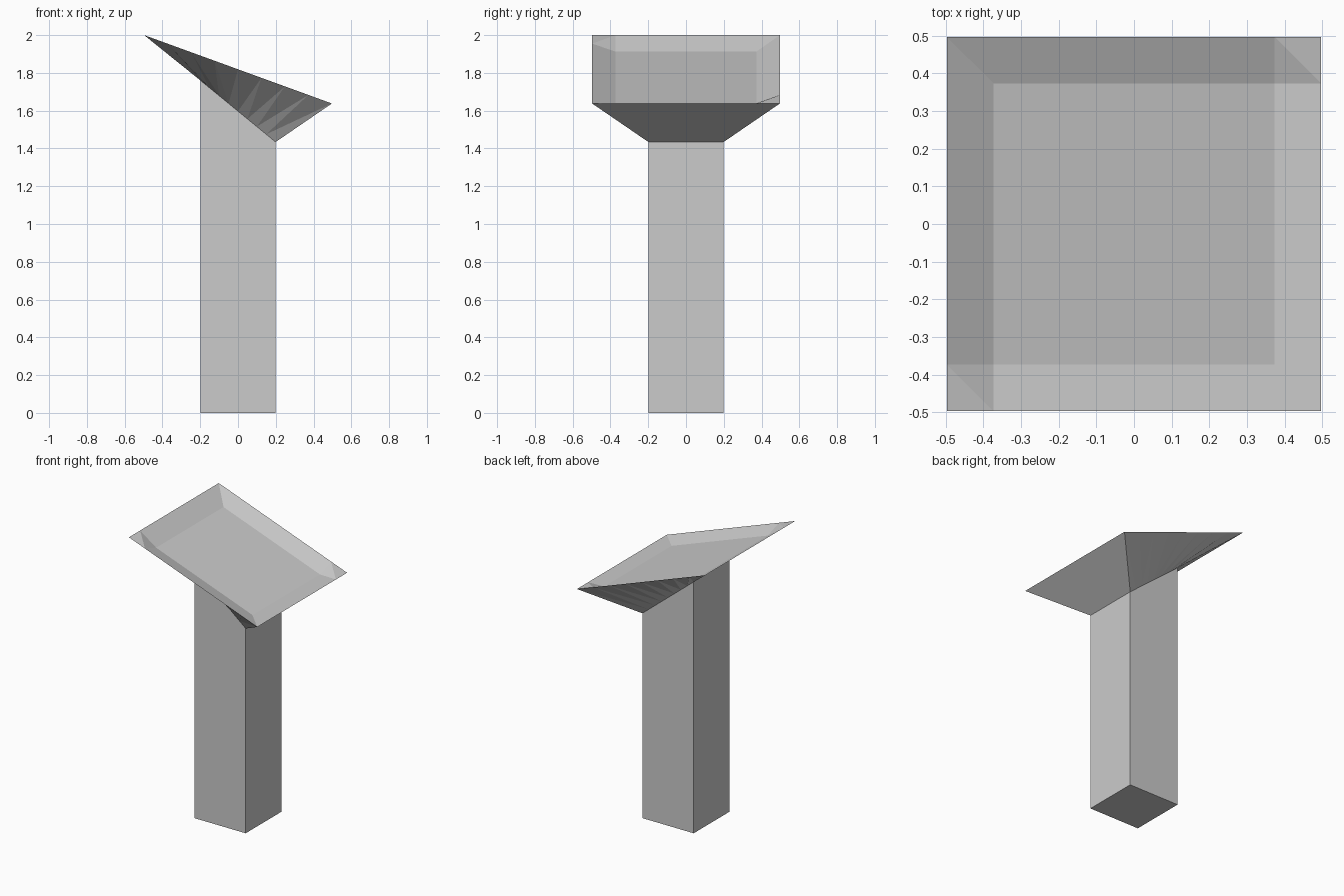
import bpy
import bmesh

cube = bpy.data.objects.get("Cube")
if cube:
    bpy.data.objects.remove(cube, do_unlink=True)

N = 8            # cells along each side of the head
RIM = 0.497      # half width of the head rim
POST = 0.199     # half width of the post
DEPTH = 0.042    # depth of the tray

grey = bpy.data.materials.new("light grey")
grey.use_nodes = True
COLOUR = (0.6, 0.6, 0.6, 1)
grey.diffuse_color = COLOUR
grey.node_tree.nodes["Principled BSDF"].inputs["Base Color"].default_value = COLOUR


def rim_z(x):
    return 1.819 - 0.181 * x / RIM


def neck_z(x):
    return 1.597 - 0.163 * x / POST


def steps(half):
    return [half * (2 * i / N - 1) for i in range(N + 1)]


def finish(name, bm):
    bmesh.ops.recalc_face_normals(bm, faces=bm.faces)
    mesh = bpy.data.meshes.new(name)
    bm.to_mesh(mesh)
    bm.free()
    mesh.materials.append(grey)
    obj = bpy.data.objects.new(name, mesh)
    bpy.context.collection.objects.link(obj)


# Square post with a slanted top that runs into the head
bm = bmesh.new()
corners = [(-POST, -POST), (POST, -POST), (POST, POST), (-POST, POST)]
low = [bm.verts.new((x, y, 0)) for x, y in corners]
high = [bm.verts.new((x, y, neck_z(x))) for x, y in corners]
bm.faces.new(low)
for i in range(4):
    j = (i + 1) % 4
    bm.faces.new((low[i], low[j], high[j], high[i]))
finish("post", bm)

# Tilted head: sunken tray on top
bm = bmesh.new()
grid = []
for i, x in enumerate(steps(RIM)):
    column = []
    for j, y in enumerate(steps(RIM)):
        inside = 0 < i < N and 0 < j < N
        column.append(bm.verts.new((x, y, rim_z(x) - DEPTH * inside)))
    grid.append(column)
for i in range(N):
    for j in range(N):
        a, b = grid[i][j], grid[i + 1][j]
        c, d = grid[i + 1][j + 1], grid[i][j + 1]
        bm.faces.new((a, b, d))
        bm.faces.new((b, c, d))

# Twisted front and back flanks, from the rim down to the post
for side, row in ((-1, 0), (1, N)):
    rim = [grid[i][row] for i in range(N + 1)]
    neck = [bm.verts.new((x, side * POST, neck_z(x))) for x in steps(POST)]
    for i in range(N):
        bm.faces.new((rim[i], rim[i + 1], neck[i]))
        bm.faces.new((rim[i + 1], neck[i + 1], neck[i]))

# Flat left and right flanks
for side, col in ((-1, 0), (1, N)):
    x = side * POST
    neck = [bm.verts.new((x, y, neck_z(x))) for y in (-POST, POST)]
    bm.faces.new(grid[col] + neck[::-1])
bmesh.ops.remove_doubles(bm, verts=bm.verts, dist=0.0001)
finish("tilted_head", bm)
